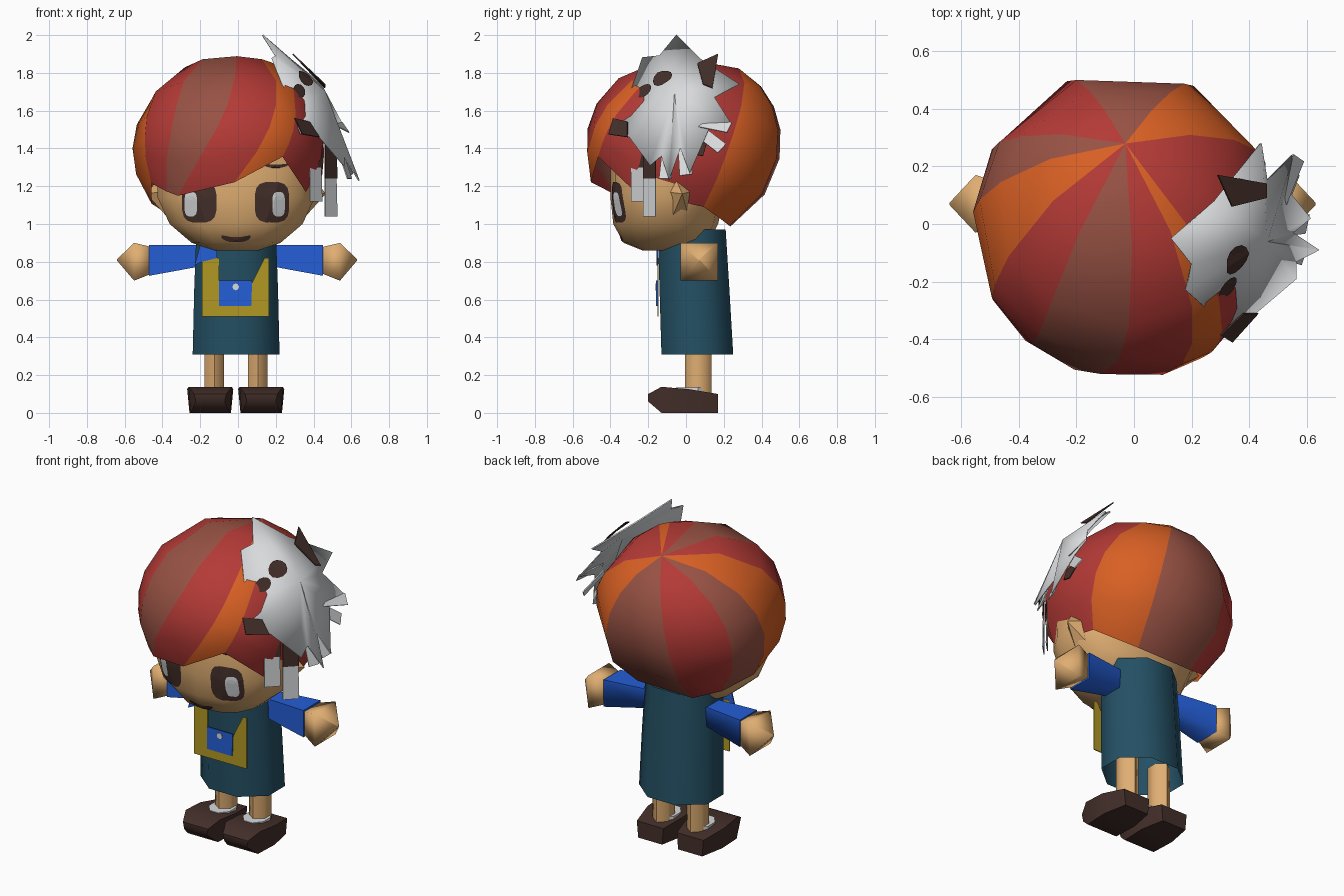
import bpy, bmesh, math
from mathutils import Vector
from mathutils.bvhtree import BVHTree

if "Cube" in bpy.data.objects:
    bpy.data.objects.remove(bpy.data.objects["Cube"])


def material(name, rgb):
    m = bpy.data.materials.new(name)
    lin = [((c / 255 + 0.055) / 1.055) ** 2.4 for c in rgb]
    m.diffuse_color = (*lin, 1)
    m.use_nodes = True
    m.node_tree.nodes["Principled BSDF"].inputs["Base Color"].default_value = m.diffuse_color
    return m


SKIN = material("skin", (224, 174, 114))
ORANGE = material("orange", (217, 96, 36))
RED = material("red", (180, 58, 54))
BROWN = material("stripe brown", (152, 82, 68))
TEAL = material("teal", (36, 80, 100))
BLUE = material("blue", (36, 94, 214))
YELLOW = material("yellow", (178, 152, 36))
DARK = material("dark brown", (68, 47, 42))
WHITE = material("pale grey", (216, 218, 220))


def build(name, verts, faces, mats, rule=None, smooth=35, thick=0):
    bm = bmesh.new()
    vs = [bm.verts.new(v) for v in verts]
    for i, f in enumerate(faces):
        face = bm.faces.new([vs[k] for k in f])
        if rule:
            face.material_index = rule(i)
    bmesh.ops.recalc_face_normals(bm, faces=bm.faces[:])
    me = bpy.data.meshes.new(name)
    bm.to_mesh(me)
    bm.free()
    ob = bpy.data.objects.new(name, me)
    bpy.context.collection.objects.link(ob)
    for m in mats:
        me.materials.append(m)
    if smooth:
        bpy.ops.object.select_all(action='DESELECT')
        ob.select_set(True)
        bpy.context.view_layer.objects.active = ob
        bpy.ops.object.shade_smooth_by_angle(angle=math.radians(smooth))
    if thick:
        s = ob.modifiers.new("thickness", 'SOLIDIFY')
        s.thickness, s.offset = thick, 0
    return ob


def loft(name, rings, mat, caps=(True, True), smooth=35):
    n = len(rings[0])
    verts = [p for r in rings for p in r]
    faces = [(k * n + i, k * n + (i + 1) % n, (k + 1) * n + (i + 1) % n, (k + 1) * n + i)
             for k in range(len(rings) - 1) for i in range(n)]
    if caps[0]:
        faces.append(tuple(range(n)))
    if caps[1]:
        faces.append(tuple(range(len(verts) - n, len(verts))))
    return build(name, verts, faces, [mat], smooth=smooth)


def oval(n, z, cx, cy, rx, ry, power=1.0, turn=0.5):
    pts = []
    for i in range(n):
        a = math.tau * (i + turn) / n
        c, s = math.cos(a), math.sin(a)
        pts.append((cx + rx * math.copysign(abs(c) ** power, c),
                    cy + ry * math.copysign(abs(s) ** power, s), z))
    return pts


def plate(name, pts, mat, thick=0.006):
    return build(name, pts, [tuple(range(len(pts)))], [mat], smooth=0, thick=thick)


# Head: rings of height, half width, front y, back y
head = loft("head", [oval(14, z, -0.01, (f + b) / 2, rx, (b - f) / 2, 0.88)
                     for z, rx, f, b in [(.86, .12, -.23, .02), (.90, .24, -.33, .12),
                                         (1.0, .36, -.385, .17), (1.14, .425, -.40, .2),
                                         (1.36, .43, -.40, .24), (1.6, .34, -.33, .24)]], SKIN, smooth=50)

# Cap: striped sectors whose seams bow from the crown, through a middle point, to an uneven brim
centre = Vector((-.03, 0, 1.4))
radii = Vector((.53, .54, .495))
seams = [((.18, .5, 1.5), (.18, .25, .96)), ((-.2, .5, 1.5), (-.22, .25, .96)),
         ((-.46, .28, 1.5), (-.37, .17, 1.03)), ((-.51, .08, 1.52), (-.47, .0, 1.1)),
         ((-.46, -.2, 1.56), (-.45, -.24, 1.22)), ((-.29, -.33, 1.59), (-.40, -.34, 1.16)),
         ((-.05, -.4, 1.6), (-.34, -.39, 1.13)), ((.17, -.36, 1.6), (-.02, -.45, 1.24)),
         ((.27, -.33, 1.56), (.21, -.42, 1.36)), ((.42, -.15, 1.55), (.36, -.27, 1.17)),
         ((.45, .27, 1.5), (.40, .1, 1.07))]
stripes = [2, 1, 2, 0, 1, 2, 1, 0, 1, 1, 0]


def unit(p):
    d = Vector(p) - centre
    return Vector([d[i] / radii[i] for i in range(3)]).normalized()


crown = unit((-.03, .29, 1.84))
STEPS, N = 6, len(seams)
cap_v = [centre + crown * radii]
for mid, low in seams:
    m, b = unit(mid), unit(low)
    pull = 2 * m - (crown + b) / 2
    for k in range(1, STEPS + 1):
        t = k / STEPS
        d = crown * (1 - t) ** 2 + pull * (2 * t * (1 - t)) + b * t * t
        cap_v.append(centre + d.normalized() * radii)
cap_f, cap_c = [], []
for i in range(N):
    a, b = 1 + i * STEPS, 1 + ((i + 1) % N) * STEPS
    cap_f.append((0, a, b))
    cap_f += [(a + k, a + k + 1, b + k + 1, b + k) for k in range(STEPS - 1)]
    cap_c += [stripes[i]] * STEPS
build("cap", cap_v, cap_f, [ORANGE, RED, BROWN], lambda i: cap_c[i], 45)

# Face details wrapped onto the head
tree = BVHTree.FromObject(head, bpy.context.evaluated_depsgraph_get())


def face_patch(name, x, z, w, h, mat, lift, power=0.6, bend=0.0, n=16):
    flat = [(x, z)]
    for r in (.35, .7, 1):
        flat += [(p[0], p[1] + bend * ((p[0] - x) / w) ** 2)
                 for p in oval(n, 0, x, z, w * r, h * r, power)]
    verts = []
    for px, pz in flat:
        hit = tree.ray_cast(Vector((px, -2, pz)), Vector((0, 1, 0)))[0]
        verts.append((px, (hit.y if hit else -.35) - lift, pz))
    faces = [(0, 1 + i, 1 + (i + 1) % n) for i in range(n)]
    for k in (0, 1):
        o = 1 + k * n
        faces += [(o + i, o + n + i, o + n + (i + 1) % n, o + (i + 1) % n) for i in range(n)]
    build(name, verts, faces, [mat], smooth=0)


for side, x in (("left", -.205), ("right", .18)):
    face_patch(side + "_eye", x, 1.115, .092, .108, DARK, .006)
    face_patch(side + "_eye_shine", x + (.035 if x > 0 else -.045), 1.105, .034, .065, WHITE, .011)
    face_patch(side + "_eyebrow", x + .02, 1.305, .065, .009, DARK, .006, bend=.01)
face_patch("mouth", -.01, .915, .078, .014, DARK, .006, bend=.018)

# Ears
for s in (-1, 1):
    base = [(s * x - .01, y, z) for x, y, z in [(.40, -.1, 1.17), (.42, -.05, 1.23), (.41, .02, 1.17),
                                                (.34, .01, 1.05), (.35, -.08, 1.02)]]
    build("ear", base + [(s * .475 - .01, -.02, 1.16)],
          [(i, (i + 1) % 5, 5) for i in range(5)] + [(0, 1, 2, 3, 4)], [SKIN])

# Tunic, open at the hem
loft("tunic", [oval(8, z, -.01, (f + b) / 2, rx / .924, (b - f) / 1.848, 1)
               for z, rx, f, b in [(.31, .23, -.13, .25), (.65, .222, -.14, .23), (.97, .21, -.15, .21)]],
     TEAL, (False, True), smooth=60)


def square_x(x, cy, cz, h):
    return [(x, cy + a * h, cz + b * h) for a, b in [(-1, -1), (1, -1), (1, 1), (-1, 1)]]


for s in (-1, 1):
    # Sleeves and hands
    loft("sleeve", [square_x(s * .12 - .01, .05, .835, .05), square_x(s * .22 - .01, .06, .83, .06),
                    square_x(s * .46 - .01, .07, .808, .082)], BLUE, smooth=89)
    loft("hand", [square_x(s * .45 - .005, .07, .808, .07), square_x(s * .545 - .005, .07, .80, .1),
                  square_x(s * .635 - .005, .07, .81, .004)], SKIN, smooth=89)
    # Legs, socks and shoes
    lx = s * .115 - .01
    loft("leg", [oval(6, z, lx, .065, .06, .07) for z in (.1, .4)], SKIN, smooth=65)
    loft("sock", [oval(8, z, lx, .03, .075, .09) for z in (.1, .135)], WHITE)
    sx = s * .135 - .012
    shoe = []
    for y, w, low, top in [(-.2, .085, .06, .1), (-.13, .115, 0, .138), (.02, .122, 0, .125), (.17, .09, 0, .1)]:
        shoe.append([(sx - w * .9, y, low), (sx + w * .9, y, low), (sx + w, y, top), (sx - w, y, top)])
    loft("shoe", shoe, DARK, smooth=60)

# Apron with notched top, pocket, badge and shoulder patch
plate("apron", [(x, -.149, z) for x, z in [(-.19, .51), (.165, .51), (.165, .82), (.14, .82),
                                           (.07, .68), (-.1, .68), (-.1, .82), (-.19, .82)]], YELLOW)
plate("pocket", [(x, -.155, z) for x, z in [(-.1, .565), (.07, .565), (.075, .70), (-.1, .70)]], BLUE)
plate("badge", [(-.012 + .018 * math.cos(a), -.160, .667 + .018 * math.sin(a))
                for a in [math.tau * i / 8 for i in range(8)]], WHITE, .004)
plate("shoulder_patch", [(x, -.152, z) for x, z in [(-.23, .78), (-.19, .80), (-.11, .82), (-.11, .88), (-.2, .89)]],
      BLUE)

# Jagged mask resting on the side of the cap
rim = [(.13, -.05, 2.0), (.28, .08, 1.87), (.44, .28, 1.74), (.46, .15, 1.67), (.55, .24, 1.53),
       (.53, .12, 1.5), (.61, .02, 1.27), (.55, -.03, 1.4), (.64, -.09, 1.23), (.56, -.13, 1.36),
       (.56, -.19, 1.31), (.43, -.30, 1.46), (.33, -.40, 1.48), (.28, -.32, 1.62), (.18, -.23, 1.88),
       (.2, -.14, 1.89)]
hub = Vector((.46, -.06, 1.70))
fan = [(0, 1 + i, 1 + (i + 1) % 16) for i in range(16)]
build("mask", [hub] + rim, fan, [WHITE], smooth=50, thick=.008)

# Mask eye marks, projected onto the mask
out = Vector((.72, -.25, .62)).normalized()
u = Vector((0, 1, 0)).cross(out).normalized()
v = out.cross(u)
mtree = BVHTree.FromPolygons([hub] + [Vector(p) for p in rim], fan)
for spot, w, h in [((.37, -.13, 1.785), .05, .056), ((.36, -.235, 1.735), .038, .045)]:
    c = Vector(spot)
    pts = [c] + [c + u * w * r * math.cos(a) + v * h * r * math.sin(a)
                 for r in (.5, 1) for a in [math.tau * i / 12 for i in range(12)]]
    hits = [mtree.ray_cast(p + out, -out)[0] or p for p in pts]
    build("mask_eye", [p + out * .012 for p in hits],
          [(0, 1 + i, 1 + (i + 1) % 12) for i in range(12)] +
          [(1 + i, 13 + i, 13 + (i + 1) % 12, 1 + (i + 1) % 12) for i in range(12)], [DARK], smooth=0)

# Dark tips and hanging strips of the mask
plate("mask_back_tip", [(.29, .17, 1.90), (.34, .06, 1.85), (.46, .09, 1.74), (.46, .14, 1.72)], DARK)
plate("mask_front_tip", [(.30, -.385, 1.56), (.34, -.41, 1.475), (.43, -.31, 1.46), (.38, -.31, 1.54)], DARK)
plate("mask_inner_fold", [(.5, .02, 1.46), (.5, .12, 1.46), (.54, .09, 1.36), (.54, .04, 1.37)], DARK)
for x, y, top, mid, low in [(.41, -.255, 1.5, 1.3, 1.12), (.49, -.19, 1.42, 1.24, 1.04)]:
    for name, a, b, mat in (("strip_upper", top, mid, DARK), ("strip_lower", mid, low, WHITE)):
        plate(name, [(x - .03, y - .035, a), (x + .03, y + .03, a),
                     (x + .035, y + .03, b), (x - .03, y - .035, b)], mat)
for (x, y, z), (dx, dy, dz) in [((.53, -.09, 1.42), (.06, -.02, -.18)), ((.53, -.01, 1.43), (.07, .01, -.17)),
                                ((.51, .06, 1.5), (.05, .13, -.1)), ((.51, .08, 1.54), (.06, .15, -.03))]:
    side = Vector((dx, dy, dz)).cross(out).normalized() * .034
    a, b = Vector((x, y, z)), Vector((x + dx, y + dy, z + dz))
    plate("mask_feather", [a - side, a + side, b + side, b - side], WHITE)
